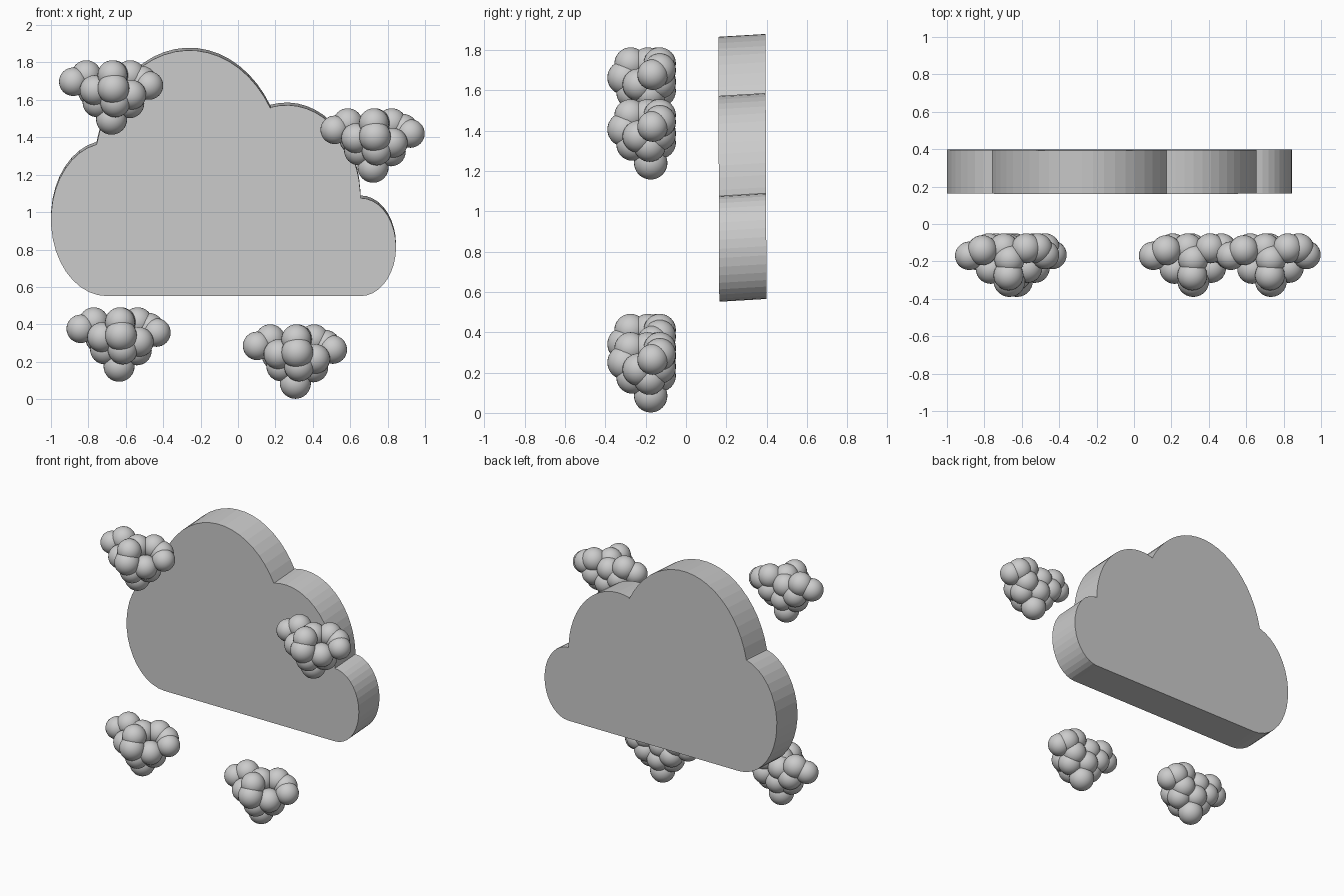
import bpy, bmesh
from math import cos, sin, radians

if "Cube" in bpy.data.objects:
    bpy.data.objects.remove(bpy.data.objects["Cube"])


def finish(bm, name, loc=(0, 0, 0)):
    mesh = bpy.data.meshes.new(name)
    bm.to_mesh(mesh)
    bm.free()
    obj = bpy.data.objects.new(name, mesh)
    obj.location = loc
    bpy.context.collection.objects.link(obj)
    return obj


def arc(cx, cz, a, b, start, end, n):
    """Points on an ellipse arc in the x-z plane."""
    pts = []
    for i in range(n + 1):
        t = radians(start + (end - start) * i / n)
        pts.append((cx + a * cos(t), cz + b * sin(t)))
    return pts


# Large flat cloud: four lobes over a straight base
outline = (arc(0.655, 0.813, 0.19, 0.262, -90, 90, 18)
           + arc(0.26, 1.07, 0.395, 0.502, 4, 102.5, 14)
           + arc(-0.26, 1.21, 0.51, 0.655, 31.7, 166, 20)
           + arc(-0.70, 0.96, 0.30, 0.409, 101, 270, 18))
bm = bmesh.new()
front, back = [], []
for x, z in outline:
    lean = 0.005 * (z - 0.55) / 1.3
    front.append(bm.verts.new((x, 0.165 - lean, z)))
    back.append(bm.verts.new((x, 0.399 - lean, z + 0.014)))
bm.faces.new(front)
bm.faces.new(back[::-1])
n = len(outline)
for i in range(n):
    j = (i + 1) % n
    bm.faces.new((front[i], back[i], back[j], front[j]))
bmesh.ops.recalc_face_normals(bm, faces=bm.faces)
finish(bm, "large_cloud")

# Small puffy cloud: (x, y, z, radius) of each puff around the lowest puff
puffs = [
    (0, -0.175, 0, 0.083), (-0.205, -0.17, 0.20, 0.076),
    (0.20, -0.165, 0.18, 0.076), (-0.135, -0.14, 0.235, 0.08),
    (0.10, -0.13, 0.235, 0.08), (0.01, -0.19, 0.235, 0.08),
    (0.01, -0.305, 0.165, 0.085), (0.005, -0.275, 0.235, 0.08),
    (-0.09, -0.24, 0.155, 0.08), (0.105, -0.235, 0.13, 0.08),
    (-0.075, -0.18, 0.09, 0.08), (0.095, -0.18, 0.085, 0.08),
    (0.02, -0.265, 0.09, 0.08), (-0.10, -0.13, 0.15, 0.08),
    (0, -0.13, 0.10, 0.08), (0.10, -0.13, 0.14, 0.08),
    (-0.02, -0.13, 0.20, 0.08), (0.16, -0.13, 0.205, 0.08),
]
bm = bmesh.new()
for x, y, z, r in puffs:
    made = bmesh.ops.create_uvsphere(bm, u_segments=28, v_segments=16, radius=r)
    bmesh.ops.translate(bm, verts=made["verts"], vec=(x, y, z))
for f in bm.faces:
    f.smooth = True
first = finish(bm, "small_cloud_upper_left", (-0.676, 0, 1.497))

# Three copies of the small cloud
for name, x, z in (("small_cloud_upper_right", 0.722, 1.24),
                   ("small_cloud_lower_left", -0.636, 0.176),
                   ("small_cloud_lower_right", 0.307, 0.085)):
    copy = bpy.data.objects.new(name, first.data)
    copy.location = (x, 0, z)
    bpy.context.collection.objects.link(copy)
